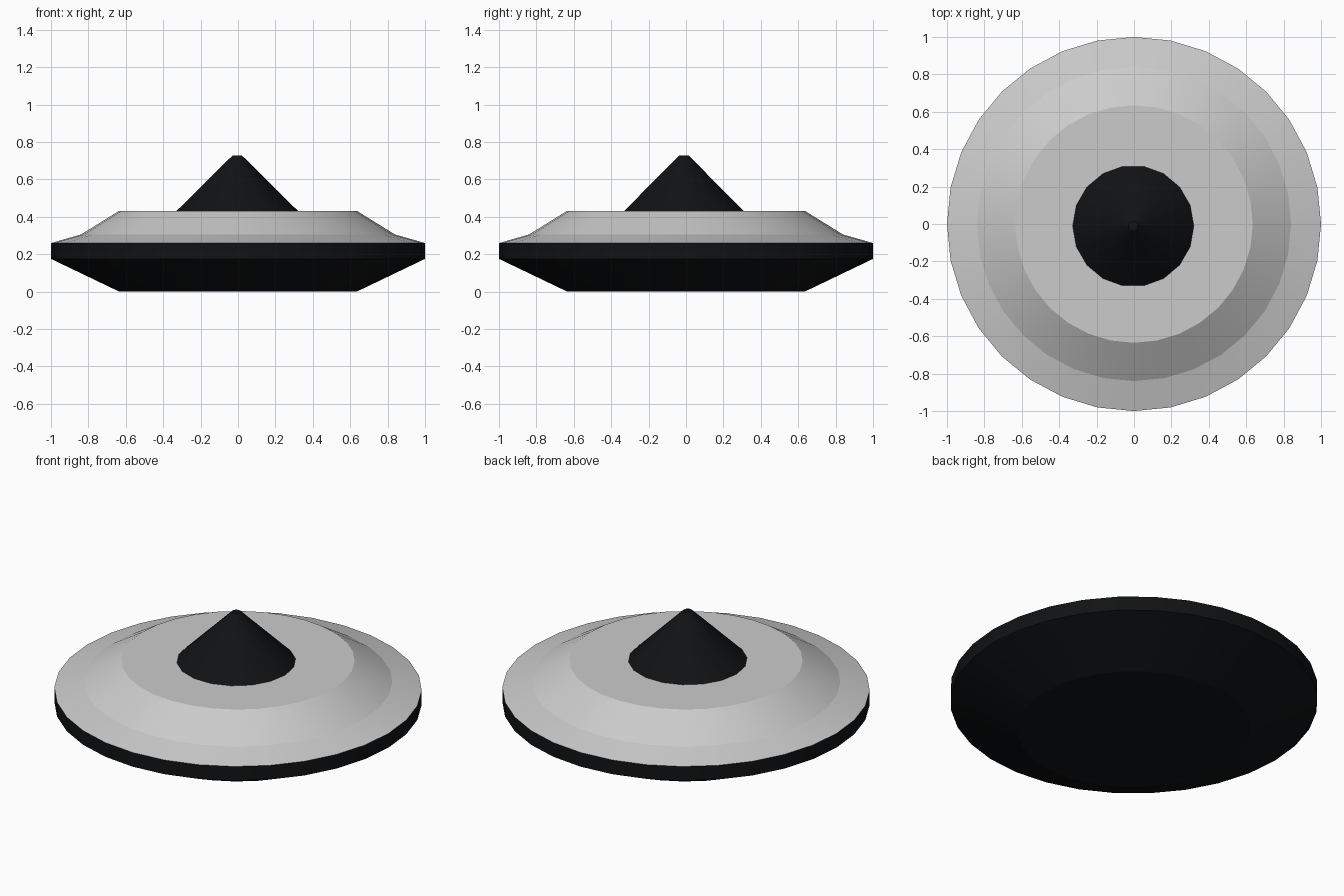
import bpy, bmesh, math

if "Cube" in bpy.data.objects:
    bpy.data.objects.remove(bpy.data.objects["Cube"])

black = bpy.data.materials.new("black")
black.diffuse_color = (0.005, 0.006, 0.007, 1)
black.use_nodes = True
black.node_tree.nodes["Principled BSDF"].inputs["Base Color"].default_value = black.diffuse_color


def lathe(name, profile, sides, centre=(0, 0), cap_bottom=False, cap_top=False, mat=None):
    """Revolve (radius, z) points, listed bottom to top, around a vertical axis."""
    bm = bmesh.new()
    rings = []
    for r, z in profile:
        rings.append([bm.verts.new((centre[0] + r * math.cos(math.tau * i / sides),
                                    centre[1] + r * math.sin(math.tau * i / sides), z))
                      for i in range(sides)])
    for low, high in zip(rings, rings[1:]):
        for i in range(sides):
            j = (i + 1) % sides
            bm.faces.new((low[i], low[j], high[j], high[i]))
    if cap_bottom:
        bm.faces.new(rings[0][::-1])
    if cap_top:
        bm.faces.new(rings[-1])
    mesh = bpy.data.meshes.new(name)
    bm.to_mesh(mesh)
    bm.free()
    obj = bpy.data.objects.new(name, mesh)
    bpy.context.collection.objects.link(obj)
    if mat:
        mesh.materials.append(mat)
    # smooth around the axis, sharp between the rings
    bpy.ops.object.select_all(action='DESELECT')
    obj.select_set(True)
    bpy.context.view_layer.objects.active = obj
    bpy.ops.object.shade_smooth_by_angle(angle=math.radians(22 if not mat else 25))
    for e in mesh.edges:
        a, b = (mesh.vertices[v].co.z for v in e.vertices)
        if abs(a - b) < 1e-5:
            e.use_edge_sharp = True
    return obj


# Dark underside with a short vertical rim
lathe("base", [(0.635, 0), (1, 0.175), (1, 0.26)], 32, cap_bottom=True, mat=black)

# Grey upper shell with a shallow brim, steeper slope and flat top
lathe("upper_shell", [(1, 0.26), (0.84, 0.305), (0.635, 0.432)], 32, cap_top=True)

# Dark blunt cone standing on the flat top
lathe("cone", [(0.326, 0.43), (0.026, 0.727)], 18, centre=(-0.004, -0.011),
      cap_top=True, mat=black)
